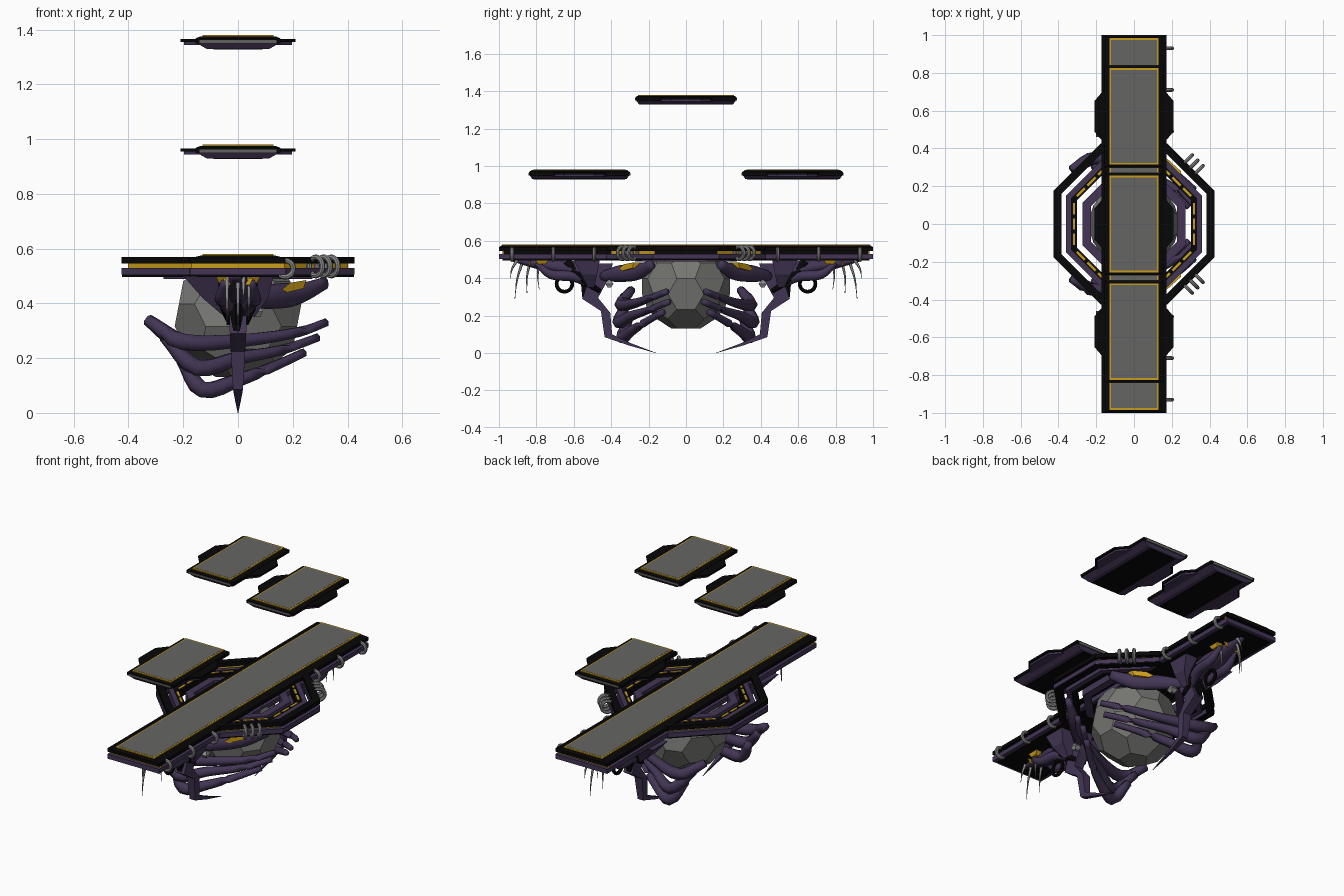
import bpy, bmesh, math
from mathutils import Vector

if "Cube" in bpy.data.objects:
    bpy.data.objects.remove(bpy.data.objects["Cube"])


def material(name, rgb):
    m = bpy.data.materials.new(name)
    m.diffuse_color = (*rgb, 1)
    m.use_nodes = True
    m.node_tree.nodes["Principled BSDF"].inputs["Base Color"].default_value = m.diffuse_color
    return m


BLACK = material("black metal", (0.002, 0.002, 0.002))
PURPLE = material("dark purple", (0.056, 0.036, 0.090))
GOLD = material("gold", (0.60, 0.34, 0.01))
PANEL = material("panel grey", (0.13, 0.13, 0.125))
STONE = material("stone grey", (0.18, 0.18, 0.17))
STEEL = material("light steel", (0.26, 0.26, 0.26))


def finish(name, bm, *mats):
    bmesh.ops.recalc_face_normals(bm, faces=bm.faces)
    me = bpy.data.meshes.new(name)
    bm.to_mesh(me)
    bm.free()
    for m in mats:
        me.materials.append(m)
    ob = bpy.data.objects.new(name, me)
    bpy.context.collection.objects.link(ob)
    return ob


def loft(name, sections, mat, closed=False, smooth=False):
    """Skin equal-length point loops; cap the ends unless closed."""
    bm = bmesh.new()
    rows = [[bm.verts.new(p) for p in s] for s in sections]
    n = len(rows[0])
    pairs = list(zip(rows, rows[1:])) + ([(rows[-1], rows[0])] if closed else [])
    for a, b in pairs:
        for i in range(n):
            bm.faces.new((a[i], a[(i + 1) % n], b[(i + 1) % n], b[i]))
    if not closed:
        bm.faces.new(rows[0])
        bm.faces.new(rows[-1])
    for f in bm.faces:
        f.smooth = smooth
    return finish(name, bm, mat)


def slab(name, mat, layers, cx=0, cy=0):
    """Stack of rectangles (z, half x, half y)."""
    return loft(name, [[(cx + sx * hx, cy + sy * hy, z) for sx, sy in
                        ((-1, -1), (1, -1), (1, 1), (-1, 1))] for z, hx, hy in layers], mat)


def octagon_ring(name, mat, outer, inner, z0, z1):
    secs = []
    for k in range(8):
        a = math.radians(22.5 + 45 * k)
        c, s = math.cos(a), math.sin(a)
        q = 1 / math.cos(math.pi / 8)
        secs.append([(r * q * c, r * q * s, z) for r, z in
                     ((outer, z0), (outer, z1), (inner, z1), (inner, z0))])
    return loft(name, secs, mat, closed=True)


def tendril(name, pts, mat=PURPLE, sides=8, flat=1.0, steps=4):
    """Tapered tube through (x, y, z, radius) points along a smooth path."""
    p = [Vector(q) for q in pts]
    p = [2 * p[0] - p[1]] + p + [2 * p[-1] - p[-2]]
    path = []
    for i in range(1, len(p) - 2):
        a, b, c, d = p[i - 1:i + 3]
        for k in range(steps):
            t = k / steps
            path.append(0.5 * (2 * b + (c - a) * t + (2 * a - 5 * b + 4 * c - d) * t * t
                               + (3 * b - a - 3 * c + d) * t ** 3))
    path.append(p[-2])
    secs = []
    for i, q in enumerate(path):
        tan = (path[min(i + 1, len(path) - 1)] - path[max(i - 1, 0)]).to_3d().normalized()
        ref = Vector((1, 0, 0)) if abs(tan.x) < 0.8 else Vector((0, 0, 1))
        u = tan.cross(ref).normalized()
        v = tan.cross(u)
        r = max(q.w, 0.0015)
        secs.append([q.to_3d() + r * (math.cos(w) * u + flat * math.sin(w) * v)
                     for w in (2 * math.pi * j / sides for j in range(sides))])
    return loft(name, secs, mat, smooth=True)


def hoop(name, loc, angle, major, minor, mat=STEEL):
    bpy.ops.mesh.primitive_torus_add(location=loc, rotation=(math.pi / 2, 0, angle),
                                     major_radius=major, minor_radius=minor,
                                     major_segments=20, minor_segments=8)
    ob = bpy.context.object
    ob.name = name
    ob.data.materials.append(mat)
    bpy.ops.object.shade_smooth_by_angle()


# Long main deck
slab("deck_lower", PURPLE, [(0.503, 0.173, 1.0), (0.53, 0.173, 1.0)])
slab("deck_middle", BLACK, [(0.53, 0.155, 0.975), (0.545, 0.155, 0.975)])
slab("deck_upper", BLACK, [(0.545, 0.173, 1.0), (0.565, 0.173, 1.0), (0.575, 0.135, 0.988)])
slab("deck_gold_rim", GOLD, [(0.574, 0.13, 0.985), (0.580, 0.13, 0.985)])
slab("deck_panel", PANEL, [(0.578, 0.121, 0.974), (0.581, 0.121, 0.974)])
slab("deck_underside", BLACK, [(0.496, 0.15, 0.98), (0.504, 0.15, 0.98)])
for s in (-1, 1):
    slab("deck_end_stripe", GOLD, [(0.530, 0.17, 0.004), (0.545, 0.17, 0.004)], 0, s * 0.976)


# Three hovering platforms
def hover_platform(cy, top):
    def part(name, mat, layers):
        slab("hover_" + name, mat, [(top + z, x, y) for z, x, y in layers], 0, cy)
    part("keel", PURPLE, [(-0.05, 0.115, 0.252), (-0.03, 0.15, 0.266)])
    part("underside", BLACK, [(-0.052, 0.09, 0.245), (-0.048, 0.09, 0.245)])
    part("body", BLACK, [(-0.03, 0.155, 0.268), (-0.012, 0.155, 0.270), (-0.005, 0.138, 0.259)])
    part("end_stripe", PANEL, [(-0.030, 0.14, 0.272), (-0.017, 0.14, 0.273)])
    part("gold_rim", GOLD, [(-0.006, 0.130, 0.256), (0, 0.130, 0.256)])
    part("panel", PANEL, [(-0.002, 0.121, 0.246), (0.001, 0.121, 0.246)])
    for s in (-1, 1):
        for name, mat, z0, z1, d in (("wing", BLACK, -0.025, -0.014, 0),
                                     ("wing_base", PURPLE, -0.036, -0.025, 0.012)):
            prof = [(0.14, -0.15), (0.168 - d, -0.13), (0.21 - d, -0.08),
                    (0.21 - d, 0.08), (0.168 - d, 0.13), (0.14, 0.15)]
            loft("hover_" + name, [[(s * x, cy + y, top + z) for x, y in prof]
                                   for z in (z0, z1)], mat)


for cy, top in ((-0.57, 0.98), (0.57, 0.98), (0, 1.38)):
    hover_platform(cy, top)

# Octagonal rings around the deck
octagon_ring("outer_ring_top", BLACK, 0.426, 0.384, 0.545, 0.57)
octagon_ring("outer_ring_base", PURPLE, 0.426, 0.384, 0.505, 0.53)
octagon_ring("outer_ring_underside", BLACK, 0.424, 0.386, 0.497, 0.505)
core = octagon_ring("outer_ring_core", BLACK, 0.402, 0.390, 0.528, 0.547)
core.data.materials.append(GOLD)
for f in core.data.polygons:
    if abs(f.normal.z) < 0.5 and 0.5 < abs(f.normal.x) < 0.9:
        f.material_index = 1
octagon_ring("middle_ring", PURPLE, 0.36, 0.333, 0.50, 0.55)
octagon_ring("channel_ring", BLACK, 0.333, 0.302, 0.50, 0.545)
octagon_ring("inner_ring", PURPLE, 0.272, 0.228, 0.49, 0.54)

# Gold dashes set in the channel ring
for k in range(8):
    a = math.pi / 4 * k
    n, t = Vector((math.cos(a), math.sin(a), 0)), Vector((-math.sin(a), math.cos(a), 0))
    for off in (-0.08, 0.0, 0.08):
        loft("ring_dash", [[n * (0.318 + i * 0.006) + t * (off + j * 0.03) + Vector((0, 0, z))
                            for i, j in ((-1, -1), (1, -1), (1, 1), (-1, 1))]
                           for z in (0.543, 0.548)], GOLD)

# Faceted stone core: pentagons and hexagons, cut off inside the deck
bm = bmesh.new()
bmesh.ops.create_icosphere(bm, subdivisions=1, radius=1)
pts = [a.co.lerp(b.co, 1 / 3).normalized() * 0.24 + Vector((0, 0, 0.357))
       for e in bm.edges for a, b in (e.verts, reversed(e.verts))]
bm.clear()
for p in pts:
    bm.verts.new(p)
bmesh.ops.convex_hull(bm, input=bm.verts)
bmesh.ops.dissolve_limit(bm, angle_limit=0.05, verts=bm.verts, edges=bm.edges)
bmesh.ops.bisect_plane(bm, geom=bm.verts[:] + bm.edges[:] + bm.faces[:],
                       plane_co=(0, 0, 0.56), plane_no=(0, 0, 1), clear_outer=True)
finish("stone_core", bm, STONE)

# Fittings and limbs repeated at the front and back
for s in (-1, 1):
    for off in (-0.04, 0, 0.04):
        d = math.sqrt(0.5)
        hoop("ring_clamp", (0.40 * d + 0.03 - off * d, s * (0.40 * d + 0.03 + off * d), 0.535),
             s * math.pi / 4, 0.034, 0.010)
    for y in (0.49, 0.71, 0.93):
        hoop("deck_clamp", (0.172, s * y, 0.527), 0, 0.030, 0.010)
    hoop("hanging_hoop", (0, s * 0.65, 0.37), math.pi / 2, 0.042, 0.010, BLACK)

    # Big angular clawed leg: (inner y, z), (outer y, z), half width
    rows = [(0.39, 0.48, 0.55, 0.48, 0.035), (0.43, 0.37, 0.52, 0.39, 0.032),
            (0.47, 0.295, 0.555, 0.29, 0.030), (0.405, 0.215, 0.455, 0.225, 0.026),
            (0.395, 0.10, 0.435, 0.085, 0.018), (0.30, 0.055, 0.31, 0.042, 0.010),
            (0.16, 0.001, 0.162, 0.0, 0.001)]
    loft("leg", [[(-w, s * y0, z0), (w, s * y0, z0), (w, s * y1, z1), (-w, s * y1, z1)]
                 for y0, z0, y1, z1, w in rows], PURPLE)
    slab("leg_guard", BLACK, [(0.30, 0.012, 0.01), (0.41, 0.035, 0.02)], -0.005, s * 0.545)
    tendril("shoulder", [(0, s * 0.93, 0.50, 0.01), (0, s * 0.78, 0.475, 0.03),
                         (0, s * 0.62, 0.45, 0.045), (0, s * 0.48, 0.41, 0.03)], flat=1.6)
    prof = [(-0.20, 0.50), (-0.13, 0.42), (-0.06, 0.36), (0, 0.39),
            (0.06, 0.35), (0.11, 0.42), (0.13, 0.50)]
    loft("shoulder_plate", [[(x, s * (y + (0.50 - z) * lean), z) for x, z in prof]
                            for y, lean in ((0.46, 0.2), (0.60, -0.5))], PURPLE)
    for x in (-1, 1):
        tendril("lower_arm", [(x * 0.05, s * 0.80, 0.48, 0.012), (x * 0.06, s * 0.72, 0.42, 0.025),
                              (x * 0.05, s * 0.60, 0.41, 0.028), (x * 0.02, s * 0.50, 0.36, 0.02)])
        tendril("strut", [(x * 0.05, s * 0.64, 0.49, 0.02), (x * 0.05, s * 0.56, 0.40, 0.02),
                          (x * 0.03, s * 0.46, 0.33, 0.012)], BLACK)
        slab("shoulder_mark", GOLD, [(0.468, 0.008, 0.004), (0.492, 0.020, 0.004)],
             x * 0.035, s * 0.835)
        slab("deck_mark", GOLD, [(0.475, 0.01, 0.02), (0.497, 0.02, 0.035)], x * 0.06, s * 0.77)

    # Side arm under the ring
    tendril("side_arm", [(0.02, s * 0.45, 0.41, 0.025), (0.12, s * 0.35, 0.425, 0.045),
                         (0.22, s * 0.255, 0.435, 0.042), (0.32, s * 0.18, 0.475, 0.025)],
            flat=0.7)
    tri = [(0.16, 0.45), (0.19, 0.475), (0.25, 0.485), (0.24, 0.455), (0.18, 0.44)]
    loft("side_arm_mark", [[(x, s * (0.478 - 0.9 * x + o), z) for x, z in tri]
                           for o in (-0.04, 0.025)], GOLD)
    slab("arm_bolt", STEEL, [(0.35, 0.012, 0.008), (0.37, 0.02, 0.022), (0.39, 0.012, 0.008)],
         0.07, s * 0.41)

    # Fingers curling around the core, thick at the knuckle
    fingers = [
        [(0.32, 0.10, 0.33), (0.22, 0.19, 0.295), (0.02, 0.28, 0.265), (-0.20, 0.35, 0.26),
         (-0.33, 0.29, 0.34)],
        [(0.29, 0.09, 0.275), (0.16, 0.20, 0.23), (0.0, 0.29, 0.20), (-0.15, 0.36, 0.165),
         (-0.27, 0.31, 0.28)],
        [(0.24, 0.12, 0.22), (0.13, 0.21, 0.17), (0.0, 0.29, 0.12), (-0.13, 0.34, 0.085),
         (-0.21, 0.30, 0.20)]]
    for f in fingers:
        radii = (0.017, 0.020, 0.027, 0.034, 0.022)
        tendril("finger", [(x, s * y, z, r) for (x, y, z), r in zip(f, radii)], sides=6)

    # Thin hanging spikes near the deck ends
    for x, y0, y1, z in ((0, 0.87, 0.915, 0.29), (-0.04, 0.83, 0.85, 0.32),
                         (0.04, 0.78, 0.785, 0.34), (0.02, 0.90, 0.94, 0.40)):
        tendril("spike", [(x, s * y0, 0.50, 0.009), (x, s * (y0 + y1) / 2 + s * 0.01,
                          (0.5 + z) / 2, 0.005), (x, s * y1, z, 0.0)], STEEL, 6)
